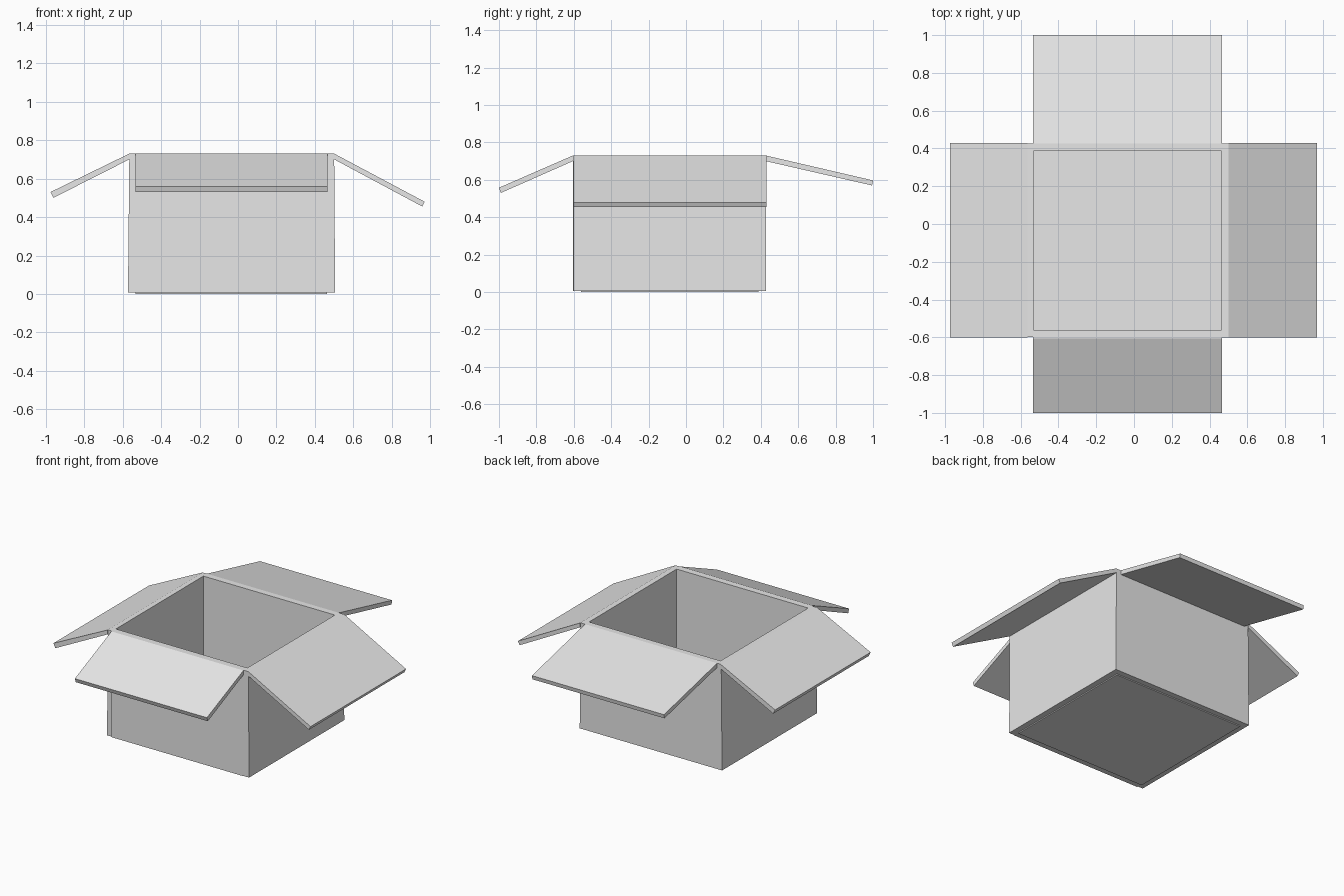
import bpy

if "Cube" in bpy.data.objects:
    bpy.data.objects.remove(bpy.data.objects["Cube"])

card = bpy.data.materials.new("light grey card")
card.diffuse_color = (0.8, 0.8, 0.8, 1)
card.use_nodes = True
card.node_tree.nodes["Principled BSDF"].inputs["Base Color"].default_value = card.diffuse_color


def prism(name, profile, lo, hi, axis):
    """Extrude a closed 2D outline (u, z) between lo and hi along x or y."""
    n = len(profile)
    verts = [(t, u, z) if axis == "x" else (u, t, z)
             for t in (lo, hi) for u, z in profile]
    faces = [list(range(n)), list(range(2 * n - 1, n - 1, -1))]
    faces += [[i, i + n, (i + 1) % n + n, (i + 1) % n] for i in range(n)]
    mesh = bpy.data.meshes.new(name)
    mesh.from_pydata(verts, [], faces)
    obj = bpy.data.objects.new(name, mesh)
    bpy.context.collection.objects.link(obj)
    # consistent outward normals
    import bmesh
    bm = bmesh.new()
    bm.from_mesh(mesh)
    bmesh.ops.recalc_face_normals(bm, faces=bm.faces)
    bm.to_mesh(mesh)
    bm.free()
    mesh.materials.append(card)
    return obj


def panel(name, inner, outer_top, outer_low, tip_top, tip_low, lo, hi, axis):
    """Wall and folded-out flap sharing one profile; the flap gets its own span."""
    wall_span, flap_span = (lo[0], hi[0]), (lo[1], hi[1])
    prism(name + "_wall", [(inner, 0.007), (outer_low, 0.007),
                           (outer_top, 0.73), (inner, 0.73)], *wall_span, axis)
    prism(name + "_flap", [(outer_top, 0.73), tip_top, tip_low,
                           (outer_top, 0.70)], *flap_span, axis)


# Side walls with wide flaps
panel("left", -0.532, -0.565, -0.572, (-0.975, 0.53), (-0.96, 0.50),
      (-0.598, -0.602), (0.427, 0.43), "y")
panel("right", 0.463, 0.50, 0.505, (0.97, 0.48), (0.958, 0.455),
      (-0.602, -0.602), (0.427, 0.43), "y")

# Front and back walls with narrower flaps
panel("front", -0.56, -0.605, -0.605, (-1.0, 0.558), (-0.99, 0.53),
      (-0.534, -0.534), (0.465, 0.465), "x")
panel("back", 0.386, 0.427, 0.427, (1.0, 0.597), (0.995, 0.57),
      (-0.534, -0.534), (0.465, 0.465), "x")

# Floor slab, just proud of the wall bottoms
prism("floor", [(-0.562, 0.0), (0.388, 0.0), (0.388, 0.035), (-0.562, 0.035)],
      -0.533, 0.464, "x")
